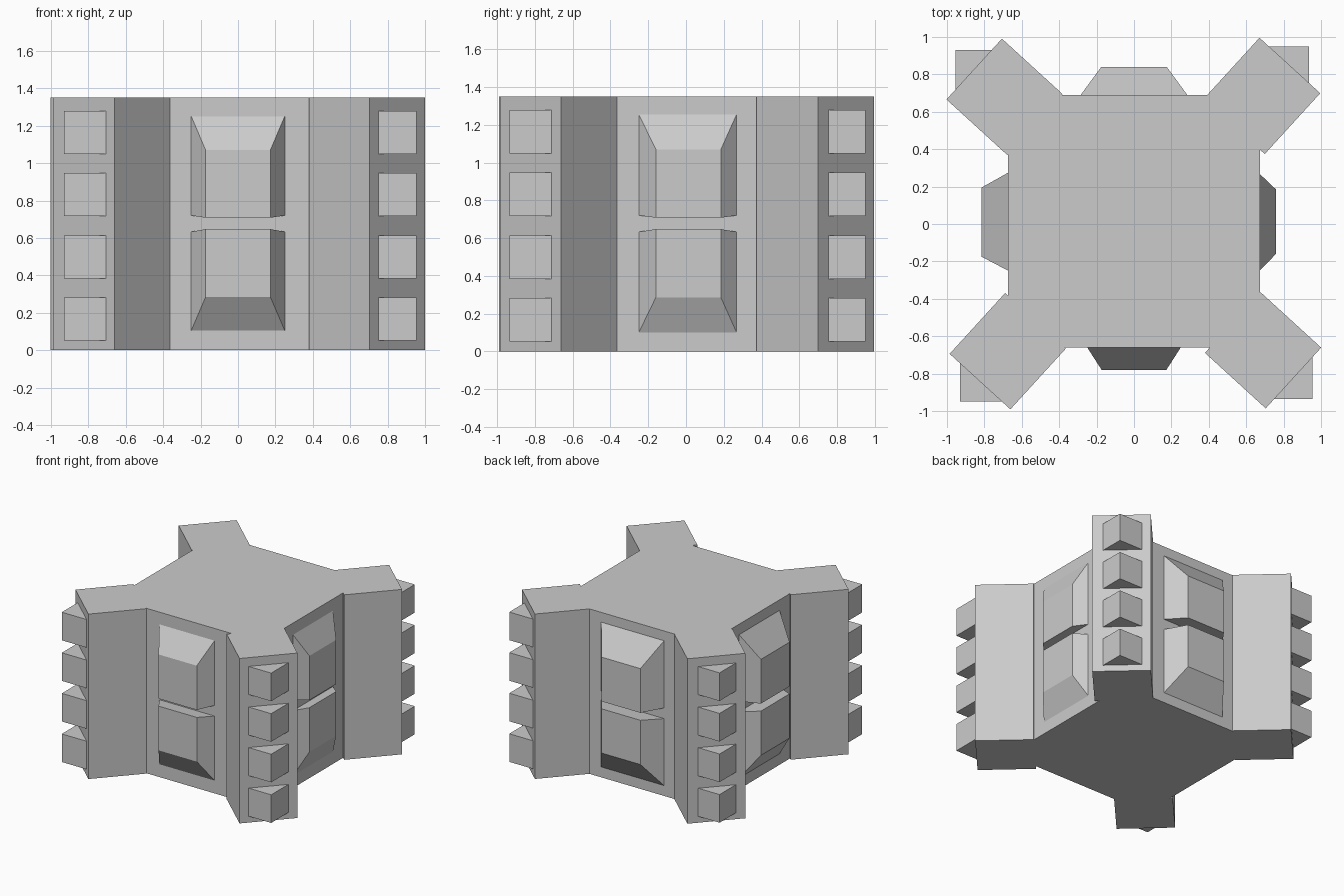
import bpy, bmesh
from math import radians
from mathutils import Matrix, Vector

cube = bpy.data.objects.get("Cube")
if cube:
    bpy.data.objects.remove(cube, do_unlink=True)

HEIGHT = 1.35
grey = bpy.data.materials.new("stone grey")
grey.use_nodes = True
grey.diffuse_color = (0.6, 0.6, 0.6, 1)
grey.node_tree.nodes["Principled BSDF"].inputs["Base Color"].default_value = (0.6, 0.6, 0.6, 1)


def finish(name, bm):
    bmesh.ops.recalc_face_normals(bm, faces=bm.faces)
    mesh = bpy.data.meshes.new(name)
    bm.to_mesh(mesh)
    bm.free()
    mesh.materials.append(grey)
    obj = bpy.data.objects.new(name, mesh)
    bpy.context.scene.collection.objects.link(obj)
    return obj


def box(name, center, size, turn=0):
    bm = bmesh.new()
    matrix = (Matrix.Translation(center) @ Matrix.Rotation(radians(turn), 4, "Z")
              @ Matrix.Diagonal((*size, 1)))
    bmesh.ops.create_cube(bm, size=1, matrix=matrix)
    return finish(name, bm)


def panel(name, angle, wall, depth, base, face, heights):
    """Raised block with sloped edges: base and face are (left, right) extents
    along the wall, heights are (base low, base high, face low, face high)."""
    turn = Matrix.Rotation(radians(angle), 3, "Z")
    bm = bmesh.new()
    rings = []
    for out, (a, b), (lo, hi) in ((wall, base, heights[:2]),
                                  (wall + depth, face, heights[2:])):
        rings.append([bm.verts.new(turn @ Vector((u, -out, z)))
                      for u, z in ((a, lo), (b, lo), (b, hi), (a, hi))])
    for ring in rings:
        bm.faces.new(ring)
    for i in range(4):
        j = (i + 1) % 4
        bm.faces.new((rings[0][i], rings[0][j], rings[1][j], rings[1][i]))
    return finish(name, bm)


# Central block
box("body", (0, 0.015, HEIGHT / 2), (1.345, 1.35, HEIGHT))

# Diagonal corner pillars, each with a column of four studs
corners = {
    "back_left": ((0.685, 0.685), (0.82, 0.835)),
    "back_right": ((-0.692, 0.68), (-0.84, 0.815)),
    "front_right": ((-0.675, -0.68), (-0.815, -0.835)),
    "front_left": ((0.69, -0.675), (0.84, -0.82)),
}
for corner, (pillar, stud) in corners.items():
    box(corner + "_pillar", (*pillar, HEIGHT / 2), (0.44, 0.44, HEIGHT), 47.6)
    for row in range(4):
        box(f"{corner}_stud_{row + 1}", (*stud, 0.167 + row * 0.332), (0.23, 0.23, 0.23))

# Upper and lower sloped panels on every wall
walls = (
    ("front", 0, 0.66, 0.12, (-0.25, 0.25), (-0.173, 0.173), 0),
    ("left", 90, 0.672, 0.087, (-0.25, 0.268), (-0.16, 0.185), 0.005),
    ("back", 180, 0.69, 0.15, (-0.285, 0.285), (-0.175, 0.175), 0.02),
    ("right", 270, 0.672, 0.143, (-0.275, 0.25), (-0.195, 0.175), 0.015),
)
for side, angle, wall, depth, base, face, grow in walls:
    panel(side + "_upper_panel", angle, wall, depth, base, face,
          (0.72, 1.25 + grow, 0.708, 1.07))
    panel(side + "_lower_panel", angle, wall, depth, base, face,
          (0.105 - grow, 0.633, 0.285, 0.647))
